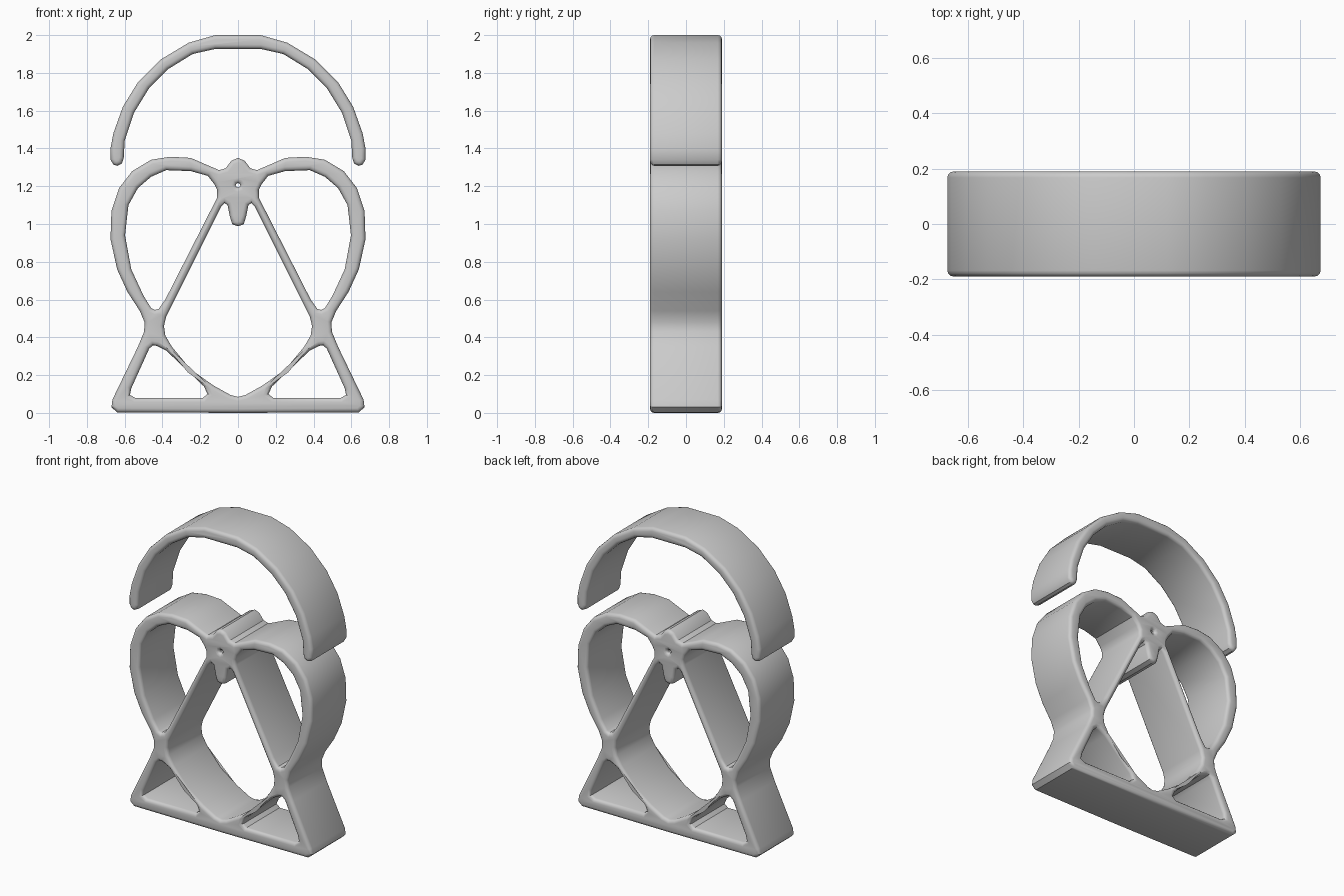
import bpy
import bmesh
from math import pi, sin, cos, radians
from mathutils import Matrix

if "Cube" in bpy.data.objects:
    bpy.data.objects.remove(bpy.data.objects["Cube"], do_unlink=True)

HALF_DEPTH = 0.19
ROUND = 0.022

grey = bpy.data.materials.new("plain grey")
grey.use_nodes = True
grey.diffuse_color = (0.6, 0.6, 0.6, 1)
grey.node_tree.nodes["Principled BSDF"].inputs["Base Color"].default_value = (0.6, 0.6, 0.6, 1)


def flip(points):
    """Mirror a contour across the centre line."""
    return [(-x, z) for x, z in reversed(points)]


def symmetric(half):
    """Close a half contour that starts and ends on the centre line."""
    return half + flip(half[1:-1])


def extruded_part(name, contours):
    """Extrude an outline with holes along y, with rounded front and back edges."""
    curve = bpy.data.curves.new(name + "_profile", "CURVE")
    curve.dimensions = "2D"
    curve.fill_mode = "BOTH"
    curve.extrude = HALF_DEPTH - ROUND
    curve.bevel_depth = ROUND
    curve.bevel_resolution = 2
    curve.offset = -ROUND
    for contour in contours:
        spline = curve.splines.new("POLY")
        spline.points.add(len(contour) - 1)
        for point, (x, z) in zip(spline.points, contour):
            point.co = (x, z, 0, 1)
        spline.use_cyclic_u = True

    # Turn the profile into a welded solid mesh
    helper = bpy.data.objects.new(name + "_profile", curve)
    bpy.context.collection.objects.link(helper)
    graph = bpy.context.evaluated_depsgraph_get()
    mesh = bpy.data.meshes.new_from_object(helper.evaluated_get(graph))
    bpy.data.objects.remove(helper, do_unlink=True)
    bm = bmesh.new()
    bm.from_mesh(mesh)
    bmesh.ops.remove_doubles(bm, verts=bm.verts, dist=0.0005)
    bmesh.ops.transform(bm, matrix=Matrix.Rotation(pi / 2, 4, "X"), verts=bm.verts)
    bmesh.ops.recalc_face_normals(bm, faces=bm.faces)
    bm.to_mesh(mesh)
    bm.free()
    mesh.materials.clear()
    mesh.materials.append(grey)

    part = bpy.data.objects.new(name, mesh)
    bpy.context.collection.objects.link(part)
    bpy.ops.object.select_all(action="DESELECT")
    part.select_set(True)
    bpy.context.view_layer.objects.active = part
    bpy.ops.object.shade_smooth_by_angle(angle=radians(35))


# Separate arch above the frame: outer edge, rounded tip, inner edge
arch = [
    (0, 2), (.12, 2), (.26, 1.96), (.41, 1.87), (.53, 1.75), (.61, 1.62),
    (.66, 1.48), (.675, 1.4), (.675, 1.34), (.66, 1.315), (.64, 1.308),
    (.615, 1.32), (.605, 1.35), (.6, 1.44), (.55, 1.59), (.47, 1.72),
    (.37, 1.82), (.24, 1.9), (.12, 1.927), (0, 1.927),
]
extruded_part("top_arch", [symmetric(arch)])

# Outside of the frame: clasp bump, heart lobe, waist, foot
frame = [
    (0, 1.35), (.035, 1.335), (.065, 1.295), (.1, 1.285), (.17, 1.315),
    (.25, 1.35), (.36, 1.356), (.46, 1.34), (.56, 1.28), (.63, 1.19),
    (.67, 1.07), (.675, .92), (.64, .76), (.585, .64), (.52, .54),
    (.495, .48), (.497, .43), (.53, .35), (.665, .07), (.67, .03),
    (.64, .003), (0, 0),
]

# Opening inside each heart lobe
lobe = [
    (.125, 1.21), (.16, 1.255), (.25, 1.28), (.38, 1.285), (.46, 1.25),
    (.53, 1.19), (.58, 1.1), (.598, .94), (.565, .76), (.5, .62),
    (.46, .555), (.44, .545), (.42, .55), (.385, .6), (.11, 1.14), (.11, 1.18),
]

# Opening between the diagonals, below the hanging tab
middle = [
    (0, .988), (.03, .998), (.043, 1.04), (.055, 1.1), (.07, 1.11),
    (.09, 1.09), (.38, .51), (.392, .46), (.385, .41), (.35, .35),
    (.25, .23), (.13, .145), (.04, .095), (0, .085),
]

# Triangular opening above the base on each side
triangle = [
    (.43, .355), (.45, .358), (.47, .34), (.565, .13), (.572, .095),
    (.545, .08), (.185, .08), (.162, .1), (.18, .14), (.38, .33),
]

# Pinhole through the clasp
pinhole = [(.012 * cos(i * pi / 4), 1.205 + .012 * sin(i * pi / 4)) for i in range(8)]

extruded_part("heart_frame", [
    symmetric(frame), symmetric(middle),
    lobe, flip(lobe), triangle, flip(triangle), pinhole,
])
